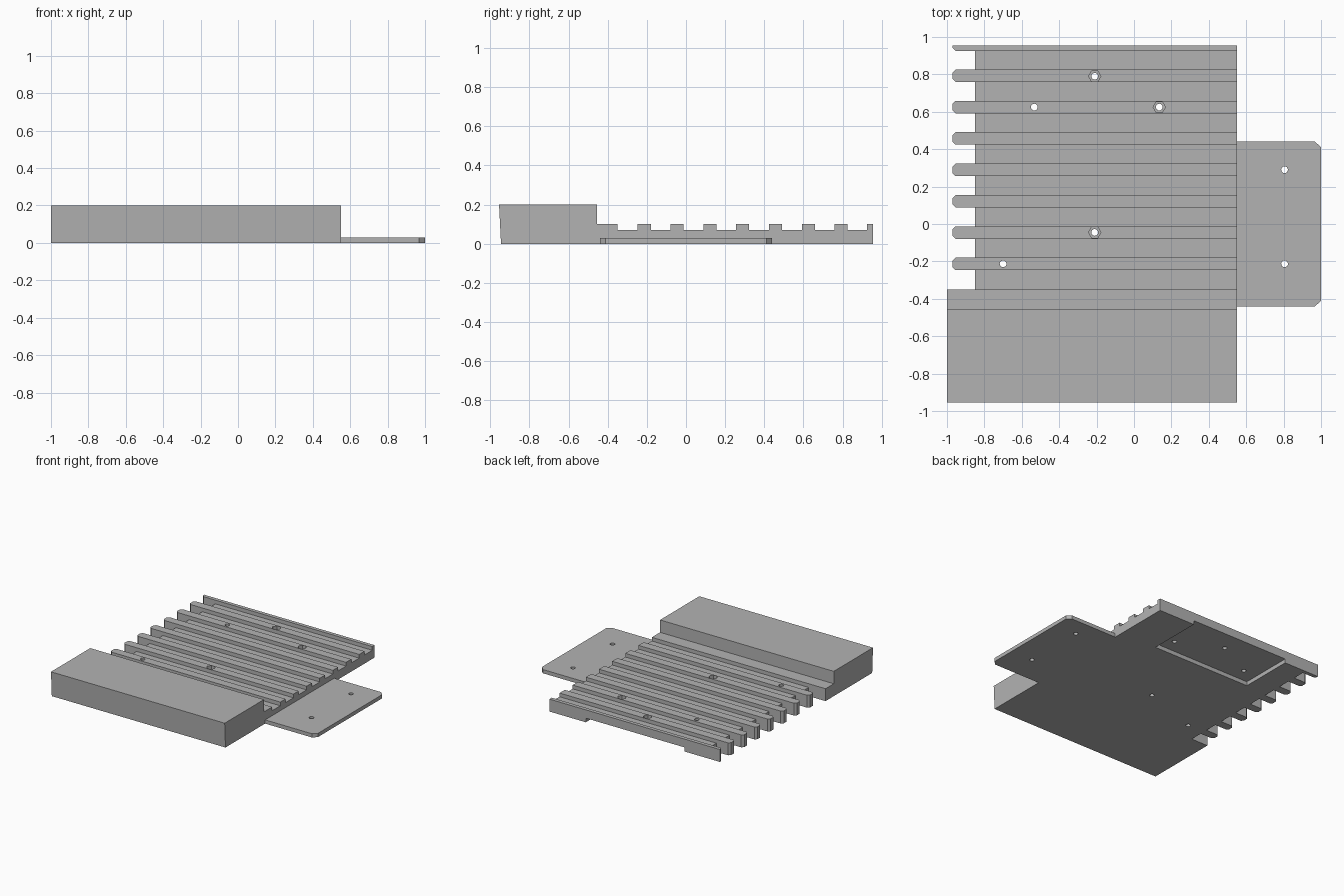
import bpy, bmesh, math

if "Cube" in bpy.data.objects:
    bpy.data.objects.remove(bpy.data.objects["Cube"])

grey = bpy.data.materials.new("plain grey")
grey.diffuse_color = (0.45, 0.45, 0.45, 1)
grey.use_nodes = True
grey.node_tree.nodes["Principled BSDF"].inputs["Base Color"].default_value = grey.diffuse_color


def prism(name, pts, lo, hi, axis="z"):
    """Extrude a 2D outline along z (points are x, y) or along x (points are y, z)."""
    bm = bmesh.new()
    place = (lambda p: (p[0], p[1], lo)) if axis == "z" else (lambda p: (lo, p[0], p[1]))
    face = bm.faces.new([bm.verts.new(place(p)) for p in pts])
    ext = bmesh.ops.extrude_face_region(bm, geom=[face])
    moved = [v for v in ext["geom"] if isinstance(v, bmesh.types.BMVert)]
    shift = (0, 0, hi - lo) if axis == "z" else (hi - lo, 0, 0)
    bmesh.ops.translate(bm, vec=shift, verts=moved)
    bmesh.ops.recalc_face_normals(bm, faces=bm.faces)
    mesh = bpy.data.meshes.new(name)
    bm.to_mesh(mesh)
    bm.free()
    mesh.materials.append(grey)
    ob = bpy.data.objects.new(name, mesh)
    bpy.context.collection.objects.link(ob)
    return ob


def combine(target, other, operation):
    """Apply a boolean and remove the helper."""
    mod = target.modifiers.new("boolean", "BOOLEAN")
    mod.operation, mod.solver, mod.object = operation, "EXACT", other
    bpy.context.view_layer.objects.active = target
    bpy.ops.object.modifier_apply(modifier=mod.name)
    bpy.data.objects.remove(other)


def ring(x, y, r, n):
    return [(x + r * math.cos(2 * math.pi * i / n), y + r * math.sin(2 * math.pi * i / n))
            for i in range(n)]


def box(x0, x1, y0, y1):
    return [(x0, y0), (x1, y0), (x1, y1), (x0, y1)]


BACK, RIGHT, FLOOR, TOP = 0.955, 0.55, 0.07, 0.10
# ribs as (front y, back y); the last one is the thin back wall
ribs = [(-0.247 + 0.1677 * i, -0.18 + 0.1677 * i) for i in range(7)] + [(0.925, BACK)]

# ribbed plate with the tall front block: side profile run along x
profile = [(BACK, 0), (-0.945, 0), (-0.955, 0.2), (-0.455, 0.2), (-0.455, TOP), (-0.35, TOP)]
y = -0.35
for a, b in ribs:
    profile += [(y, FLOOR), (a, FLOOR), (a, TOP), (b, TOP)]
    y = b
plate = prism("ribbed_plate", profile, -1.0, RIGHT, "x")

# comb outline on the left side, leaving rib ends with chamfered corners
TIP, ROOT, C = -0.97, -0.85, 0.016
comb = [(-1.1, 1.1), (-1.1, -0.35), (ROOT, -0.35)]
for a, b in ribs:
    comb += [(ROOT, a), (TIP + C, a), (TIP, a + C)]
    if b < BACK:
        comb += [(TIP, b - C), (TIP + C, b), (ROOT, b)]
comb.append((TIP, 1.1))
combine(plate, prism("comb_cutter", comb, -0.1, 0.15), "DIFFERENCE")

# thin mounting tab with clipped corners
tab = [(0.5, -0.44), (0.968, -0.44), (1.0, -0.41), (1.0, 0.41), (0.968, 0.44), (0.5, 0.44)]
combine(plate, prism("tab", tab, 0, 0.03), "UNION")

# matching recess under the back edge
combine(plate, prism("recess_cutter", box(-0.655, 0.225, 0.515, 1.1), -0.1, 0.033), "DIFFERENCE")

# screw holes, some with hexagonal nut pockets
nuts = [(-0.21, 0.79), (0.135, 0.625), (-0.21, -0.045)]
plain = [(-0.533, 0.625), (-0.70, -0.213), (0.805, 0.29), (0.805, -0.213)]
for x, y in nuts + plain:
    combine(plate, prism("hole_cutter", ring(x, y, 0.018, 16), -0.1, 0.3), "DIFFERENCE")
for x, y in nuts:
    combine(plate, prism("nut_cutter", ring(x, y, 0.033, 6), 0.068, 0.3), "DIFFERENCE")

# keep a single grey slot
plate.data.materials.clear()
plate.data.materials.append(grey)
plate.data.polygons.foreach_set("material_index", [0] * len(plate.data.polygons))
